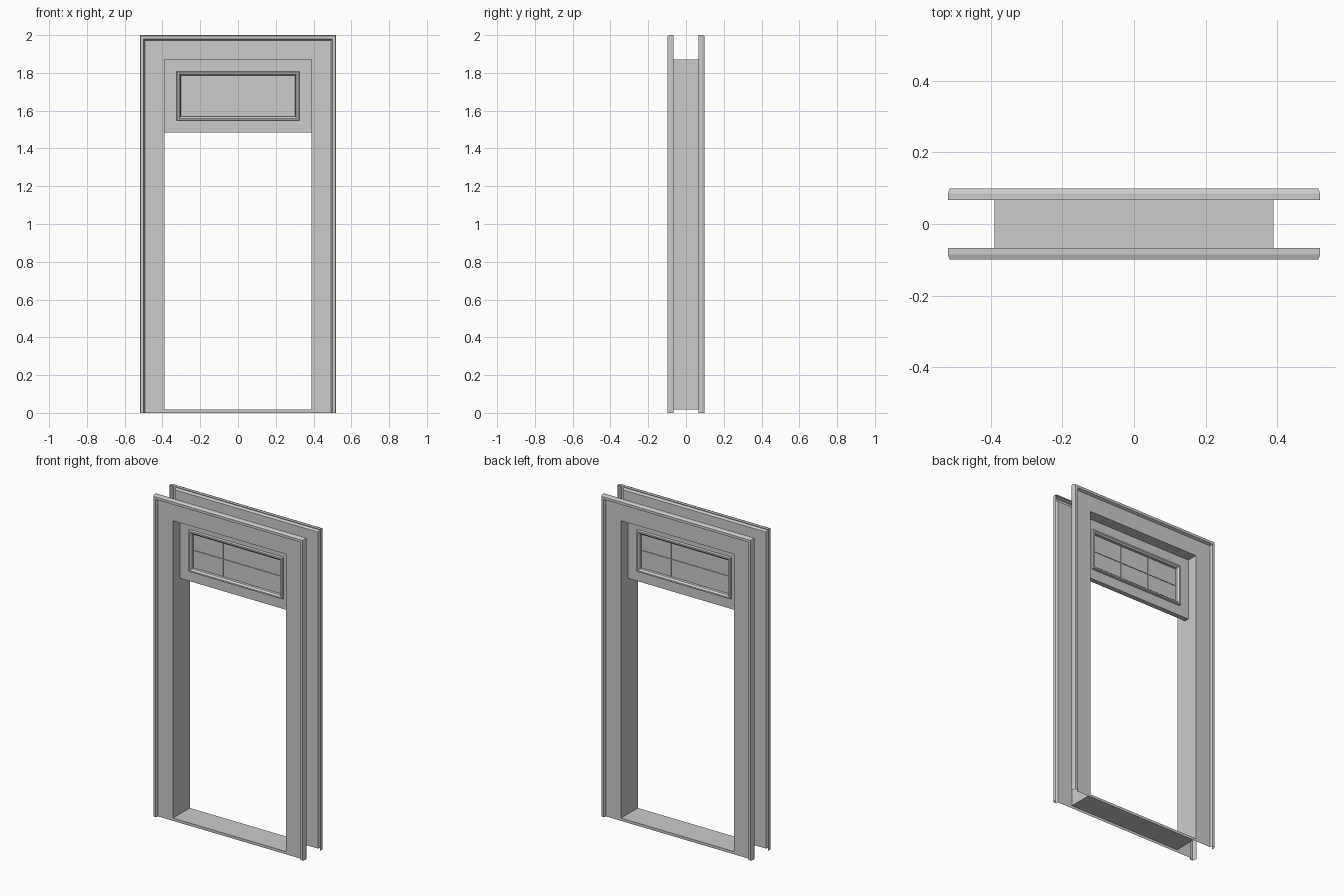
import bpy, bmesh

if "Cube" in bpy.data.objects:
    bpy.data.objects.remove(bpy.data.objects["Cube"])

JAMB_X, JAMB_TOP = 0.39, 1.87
FACE_Y = 0.083      # flat face of the casing
SILL_Z = 0.017


def loft(name, rows, closed=False):
    """Skin consecutive rows of points with quads."""
    bm = bmesh.new()
    vs = [[bm.verts.new(p) for p in r] for r in rows]
    n = len(rows[0])
    for a, b in zip(vs, vs[1:]):
        for i in range(n if closed else n - 1):
            j = (i + 1) % n
            bm.faces.new((a[i], a[j], b[j], b[i]))
    bmesh.ops.recalc_face_normals(bm, faces=bm.faces)
    me = bpy.data.meshes.new(name)
    bm.to_mesh(me)
    bm.free()
    ob = bpy.data.objects.new(name, me)
    bpy.context.collection.objects.link(ob)
    return ob


def arch(hx, top, y, bottom=0.0):
    return [(-hx, y, bottom), (-hx, y, top), (hx, y, top), (hx, y, bottom)]


def rect(hx, z0, z1, y):
    return [(-hx, y, z0), (hx, y, z0), (hx, y, z1), (-hx, y, z1)]


def box(name, size, loc):
    bpy.ops.mesh.primitive_cube_add(size=1, location=loc)
    ob = bpy.context.object
    ob.name = name
    ob.scale = size
    return ob


# Casing cross-section: (distance in from outer edge, depth)
casing = [(0, 0.067), (0, 0.085), (0.005, 0.0985), (0.021, 0.0985),
          (0.028, FACE_Y), (0.13, FACE_Y)]
# Transom face: (half width, bottom, top, depth) stepping in to the glass
transom = [(JAMB_X, 1.485, JAMB_TOP, 0.015), (0.325, 1.547, 1.807, 0.015),
           (0.322, 1.550, 1.804, 0.028), (0.313, 1.559, 1.795, 0.028),
           (0.304, 1.568, 1.786, 0.018), (0.303, 1.569, 1.785, 0.003)]

for side, s in (("front", -1), ("back", 1)):
    loft(side + "_casing", [arch(0.52 - u, 2 - u, s * d) for u, d in casing])
    loft(side + "_transom_face",
         [rect(hx, z0, z1, s * y) for hx, z0, z1, y in transom], closed=True)

# Jamb lining and transom underside
loft("jamb", [arch(JAMB_X, JAMB_TOP, y, SILL_Z) for y in (-FACE_Y, FACE_Y)])
loft("transom_underside",
     [[(-JAMB_X, y, 1.485), (JAMB_X, y, 1.485)] for y in (-0.015, 0.015)])

# Threshold with a lip down to the floor on both sides
loft("threshold", [[(-JAMB_X, y, z), (JAMB_X, y, z)] for y, z in
                   ((-FACE_Y, 0), (-FACE_Y, SILL_Z), (FACE_Y, SILL_Z), (FACE_Y, 0))])

# Glass and glazing bars
GZ = 1.677
box("glass", (0.606, 0.006, 0.216), (0, 0, GZ))
box("horizontal_bar", (0.606, 0.014, 0.005), (0, 0, GZ))
for x in (-0.101, 0.101):
    box("vertical_bar", (0.005, 0.014, 0.216), (x, 0, GZ))
